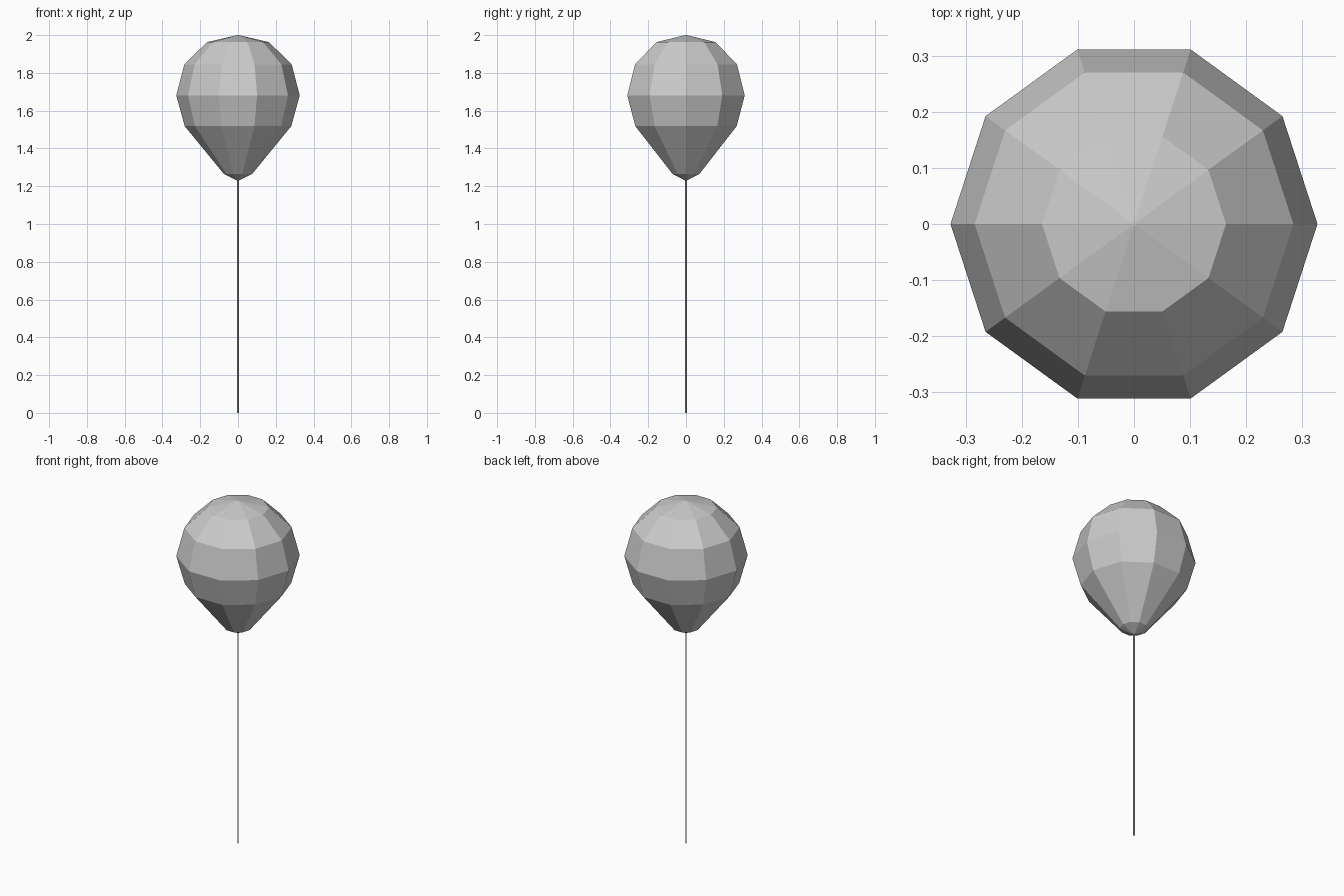
import bpy, bmesh
from math import cos, sin, tau

if "Cube" in bpy.data.objects:
    bpy.data.objects.remove(bpy.data.objects["Cube"])


def lathe(name, profile, sides):
    """Flat-shaded closed solid from (radius, z) rings, listed bottom to top."""
    bm = bmesh.new()
    rings = [[bm.verts.new((r * cos(tau * i / sides), r * sin(tau * i / sides), z))
              for i in range(sides)] for r, z in profile]
    for low, high in zip(rings, rings[1:]):
        for i in range(sides):
            j = (i + 1) % sides
            bm.faces.new((low[i], low[j], high[j], high[i]))
    bm.faces.new(rings[0][::-1])
    bm.faces.new(rings[-1])
    mesh = bpy.data.meshes.new(name)
    bm.to_mesh(mesh)
    bm.free()
    obj = bpy.data.objects.new(name, mesh)
    bpy.context.collection.objects.link(obj)
    return obj


# Ten-sided balloon, with tiny flat caps at both poles
lathe("balloon", [(0.004, 1.23), (0.075, 1.265), (0.282, 1.518), (0.327, 1.681),
                  (0.284, 1.845), (0.164, 1.963), (0.004, 2.0)], 10)

# Thin string hanging to the ground
lathe("string", [(0.004, 0.0), (0.004, 1.24)], 8)
